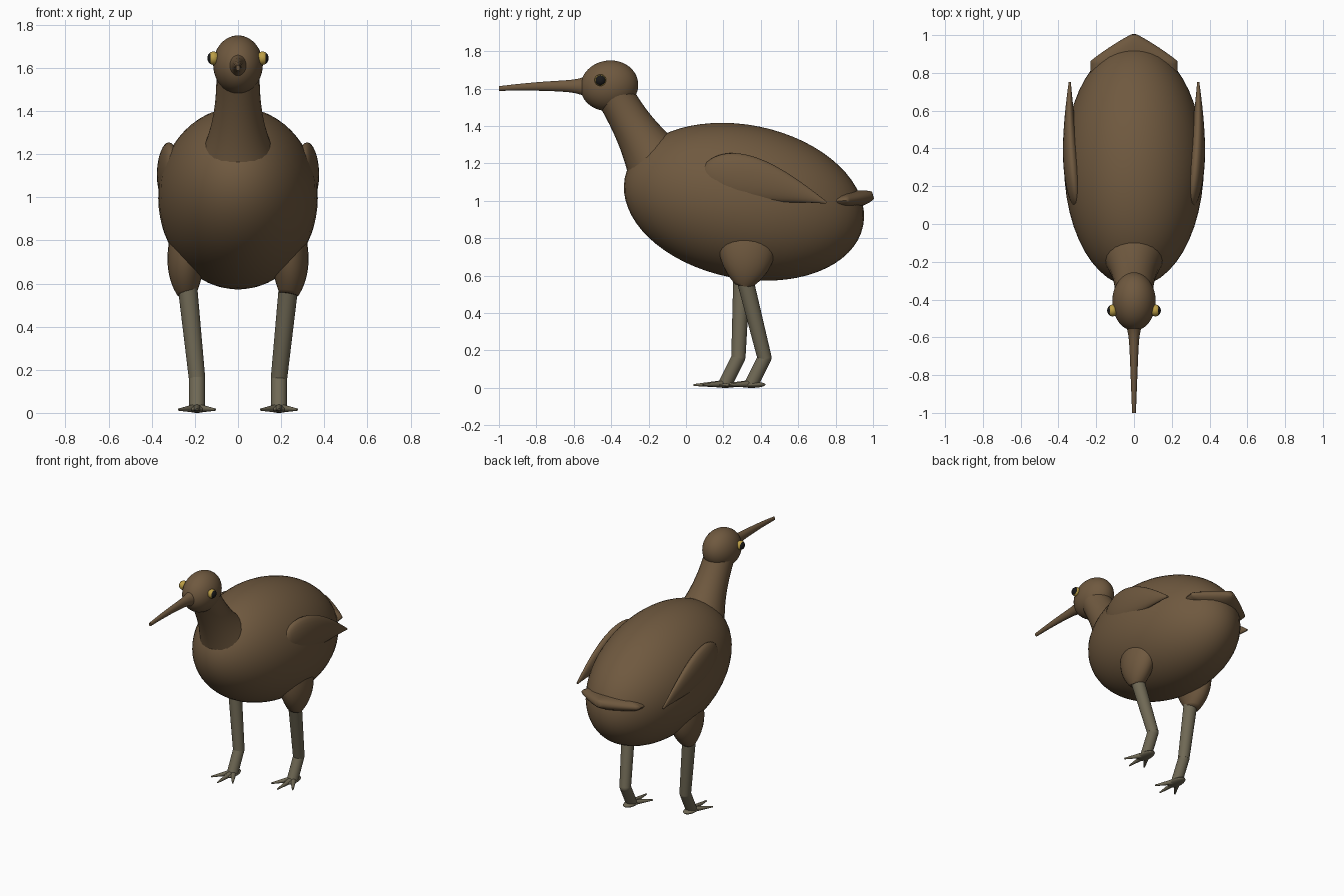
import bpy
import bmesh
from math import cos, sin, pi
from mathutils import Vector

cube = bpy.data.objects.get("Cube")
if cube:
    bpy.data.objects.remove(cube, do_unlink=True)


def material(name, red, green, blue):
    mat = bpy.data.materials.new(name)
    mat.use_nodes = True
    color = (red, green, blue, 1)
    mat.diffuse_color = color
    for node in mat.node_tree.nodes:
        if node.type == 'BSDF_PRINCIPLED':
            node.inputs["Base Color"].default_value = color
            node.inputs["Roughness"].default_value = 0.8
    return mat


brown = material("brown_feather", 0.16, 0.1, 0.05)
grey = material("grey_leg", 0.16, 0.14, 0.09)
yellow = material("yellow_eye", 0.5, 0.34, 0.06)
black = material("black_pupil", 0.01, 0.01, 0.01)


def finish(name, bm, *materials):
    """Turn a bmesh into a smooth shaded object."""
    bmesh.ops.recalc_face_normals(bm, faces=bm.faces)
    mesh = bpy.data.meshes.new(name)
    bm.to_mesh(mesh)
    bm.free()
    for mat in materials:
        mesh.materials.append(mat)
    obj = bpy.data.objects.new(name, mesh)
    bpy.context.collection.objects.link(obj)
    bpy.ops.object.select_all(action='DESELECT')
    bpy.context.view_layer.objects.active = obj
    obj.select_set(True)
    bpy.ops.object.shade_smooth_by_angle(angle=pi / 3)
    return obj


def ellipsoid(name, center, radii, *materials, tilt=0):
    bm = bmesh.new()
    bmesh.ops.create_uvsphere(bm, u_segments=48, v_segments=32, radius=1)
    bmesh.ops.scale(bm, vec=radii, verts=bm.verts)
    obj = finish(name, bm, *materials)
    obj.location = center
    obj.rotation_euler.x = tilt
    return obj


def sweep(name, mat, start, end, width, depth, bend=None, steps=24, segments=24):
    """Sweep an oval along a bent path; width and depth are radii by position."""
    start, end = Vector(start), Vector(end)
    bend = Vector(bend) if bend else (start + end) / 2
    bm = bmesh.new()
    rings = []
    for i in range(steps + 1):
        t = i / steps
        before, after = start.lerp(bend, t), bend.lerp(end, t)
        center = before.lerp(after, t)
        along = (after - before).normalized()
        across = Vector((1, 0, 0))
        across = (across - along * across.dot(along)).normalized()
        up = along.cross(across)
        angles = [2 * pi * k / segments for k in range(segments)]
        rings.append([bm.verts.new(center + across * width(t) * cos(a)
                                   + up * depth(t) * sin(a)) for a in angles])
    for ring, following in zip(rings, rings[1:]):
        for k in range(segments):
            bm.faces.new((ring[k - 1], ring[k], following[k], following[k - 1]))
    bm.faces.new(rings[0])
    bm.faces.new(rings[-1])
    return finish(name, bm, mat)


# Egg shaped body and round head, joined by a neck that flares into the chest
ellipsoid("body", (0, 0.31, 0.995), (0.37, 0.65, 0.41), brown, tilt=-0.2)
ellipsoid("head", (0, -0.41, 1.615), (0.115, 0.155, 0.135), brown, tilt=0.15)


def neck_radius(t):
    return 0.1 + 0.1 * t ** 3


sweep("neck", brown, (0, -0.4, 1.6), (0, -0.12, 1.14),
      neck_radius, neck_radius, bend=(0, -0.3, 1.42))


# Long thin beak, wider where it meets the face
def beak_radius(t):
    return 0.01 + 0.02 * (1 - t) + 0.04 * (1 - t) ** 12


sweep("beak", brown, (0, -0.5, 1.61), (0, -1, 1.6),
      beak_radius, lambda t: 1.25 * beak_radius(t), bend=(0, -0.75, 1.62))

# Short wedge tail
sweep("tail", brown, (0, 0.7, 0.99), (0, 1, 1.03),
      lambda t: 0.23 * min(1, 1.7 * (1.05 - t)),
      lambda t: 0.05 - 0.03 * t ** 4, bend=(0, 0.9, 1))


# Wing outline: full at the shoulder, tapering to a free tip
def wing_shape(t):
    return sin(pi * t ** 0.6)


def leg_radius(t):
    return 0.046 - 0.008 * t


def ankle_radius(t):
    return 0.037


def toe_radius(t):
    return 0.022 - 0.017 * t


# The right leg is a stride ahead of the left
for side, label, stride in ((1, "left", 0), (-1, "right", -0.14)):
    sweep(label + "_wing", brown, (0.3 * side, 0.08, 1.15), (0.34 * side, 0.75, 0.99),
          lambda t: 0.04 * wing_shape(t) + 0.006,
          lambda t: 0.12 * wing_shape(t) + 0.006, bend=(0.35 * side, 0.4, 1.13))

    sweep(label + "_thigh", brown, (0.2 * side, 0.33, 0.88), (0.235 * side, 0.31, 0.55),
          lambda t: 0.095 - 0.05 * t ** 3,
          lambda t: 0.16 - 0.11 * t ** 3, bend=(0.26 * side, 0.33, 0.7))

    # Slim leg bent at the joint above the foot
    x = 0.19 * side
    joint = (x, 0.42 + stride, 0.16)
    sweep(label + "_leg", grey, (0.24 * side, 0.3, 0.64), joint, leg_radius, leg_radius)
    ellipsoid(label + "_joint", joint, [ankle_radius(0)] * 3, grey)
    sweep(label + "_ankle", grey, joint, (x, 0.35 + stride, 0.02), ankle_radius, ankle_radius)

    # Flat sole with three spread toes
    ellipsoid(label + "_sole", (x, 0.35 + stride, 0.017), (0.04, 0.075, 0.017), grey)
    for toe, spread in (("inner", -1), ("middle", 0), ("outer", 1)):
        reach = 0.18 + 0.05 * abs(spread)
        tip = (x + 0.085 * spread * side, reach + stride, 0.015)
        sweep(label + "_" + toe + "_toe", grey, (x, 0.36 + stride, 0.022), tip,
              toe_radius, toe_radius)

    # Eye with a dark pupil facing outward
    eye = ellipsoid(label + "_eye", (0.114 * side, -0.458, 1.645),
                    (0.028, 0.031, 0.031), yellow, black)
    for face in eye.data.polygons:
        face.material_index = int(face.center.x * side > 0.014)
